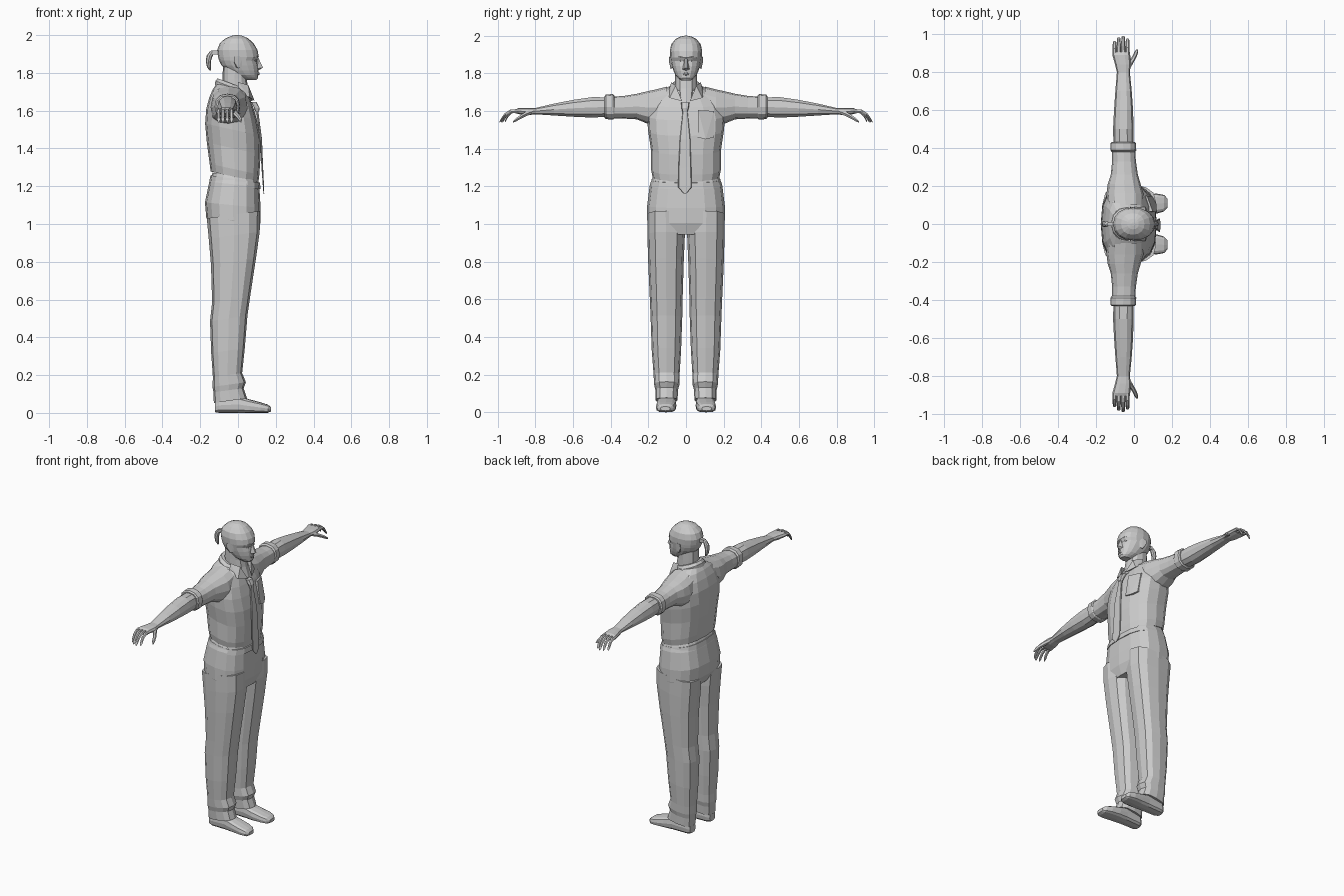
import bpy, bmesh
from math import cos, sin, pi


def finish(name, bm, mirror=False):
    bmesh.ops.recalc_face_normals(bm, faces=bm.faces)
    me = bpy.data.meshes.new(name)
    bm.to_mesh(me)
    bm.free()
    ob = bpy.data.objects.new(name, me)
    bpy.context.collection.objects.link(ob)
    if mirror:
        m = ob.modifiers.new("Mirror", 'MIRROR')
        m.use_axis = (False, True, False)
        m.use_mirror_merge = False
    return ob


def loft(name, axis, sections, n=12, p=2.4, tilt=0.0, mirror=False):
    """Sections are (t, a0, a1, b0, b1); tilt slants every ring along a."""
    bm = bmesh.new()
    rings = []
    for t, a0, a1, b0, b1 in sections:
        ring = []
        for i in range(n):
            c, s = cos(2 * pi * i / n), sin(2 * pi * i / n)
            u = abs(c) ** (2 / p) * (1 if c > 0 else -1) * (a1 - a0) / 2
            v = abs(s) ** (2 / p) * (1 if s > 0 else -1) * (b1 - b0) / 2
            a, b, tt = (a0 + a1) / 2 + u, (b0 + b1) / 2 + v, t - tilt * u
            co = {'x': (tt, a, b), 'y': (a, tt, b), 'z': (a, b, tt)}[axis]
            ring.append(bm.verts.new(co))
        rings.append(ring)
    for r, q in zip(rings, rings[1:]):
        for i in range(n):
            j = (i + 1) % n
            bm.faces.new((r[i], r[j], q[j], q[i]))
    bm.faces.new(rings[0])
    bm.faces.new(rings[-1])
    return finish(name, bm, mirror)


def hull(name, pts, mirror=False):
    bm = bmesh.new()
    for co in pts:
        bm.verts.new(co)
    bmesh.ops.convex_hull(bm, input=bm.verts)
    return finish(name, bm, mirror)


def sym(rows):
    """(t, a0, a1, half width) -> full section."""
    return [(t, a0, a1, -h, h) for t, a0, a1, h in rows]


# Shirt body
loft("shirt_body", 'z', sym([
    (1.25, -.145, .108, .178), (1.29, -.15, .113, .186), (1.40, -.165, .12, .187),
    (1.50, -.174, .117, .202), (1.58, -.168, .10, .207), (1.645, -.152, .08, .19),
    (1.695, -.132, .06, .15), (1.725, -.112, .05, .09)]), n=16, p=2.6, tilt=.22)

# Sleeves with rolled cuffs
loft("sleeve", 'y', [
    (.10, -.14, .05, 1.54, 1.73), (.16, -.145, .05, 1.52, 1.715), (.21, -.138, .035, 1.535, 1.704),
    (.26, -.122, .02, 1.556, 1.692), (.33, -.115, .01, 1.56, 1.68),
    (.40, -.115, .005, 1.562, 1.676)], n=12, mirror=True)
loft("sleeve_cuff", 'y', [
    (.38, -.118, .007, 1.56, 1.68), (.388, -.124, .012, 1.555, 1.69),
    (.425, -.124, .010, 1.557, 1.688), (.432, -.116, .003, 1.564, 1.68)], n=12, mirror=True)

# Forearm and palm
loft("forearm", 'y', [
    (.41, -.108, -.002, 1.568, 1.675), (.50, -.11, -.002, 1.563, 1.676),
    (.60, -.105, -.005, 1.568, 1.661), (.70, -.098, -.012, 1.575, 1.641),
    (.80, -.09, -.022, 1.582, 1.617), (.84, -.10, -.016, 1.577, 1.618),
    (.89, -.114, -.020, 1.583, 1.616), (.905, -.112, -.024, 1.588, 1.61)], n=10, mirror=True)

# Fingers and thumb
for i, (x, tip) in enumerate([(-.102, .962), (-.08, .982), (-.057, .99), (-.034, .975)]):
    d = tip - .89
    path = [(0, 1.60, .012), (.45, 1.598, .011), (.75, 1.578, .010), (.93, 1.553, .009), (1, 1.542, .005)]
    loft(f"finger_{i + 1}", 'y', [(.89 + d * f, x - r, x + r, z - r, z + r) for f, z, r in path],
         n=6, p=2, mirror=True)
loft("thumb", 'y', [(y, x - r, x + r, z - r, z + r) for y, x, z, r in [
    (.815, -.035, 1.597, .013), (.85, -.016, 1.585, .014), (.88, .002, 1.568, .012),
    (.905, .012, 1.552, .010), (.918, .017, 1.543, .005)]], n=6, p=2, mirror=True)

# Trousers
loft("trouser_seat", 'z', sym([
    (1.26, -.135, .103, .172), (1.21, -.152, .113, .192), (1.10, -.175, .12, .206),
    (1.02, -.168, .119, .206), (.955, -.13, .10, .19)]), n=16, p=2.7, tilt=.1)
loft("waistband", 'z', sym([
    (1.238, -.146, .116, .182), (1.205, -.152, .12, .190)]), n=16, p=2.7, tilt=.15)
loft("trouser_leg", 'z', [
    (1.05, -.165, .117, .012, .205), (.94, -.155, .115, .006, .205), (.80, -.143, .095, .012, .201),
    (.60, -.137, .064, .018, .192), (.50, -.148, .05, .02, .188), (.33, -.142, .036, .026, .182),
    (.20, -.133, .022, .034, .172), (.15, -.135, .042, .034, .17), (.12, -.13, .03, .042, .163),
    (.065, -.128, .048, .045, .162)], n=12, p=2.6, tilt=-.14, mirror=True)

# Shoes
loft("shoe", 'x', [
    (-.122, .075, .132, .004, .06), (-.10, .06, .146, 0, .08), (0, .055, .15, 0, .09),
    (.06, .051, .156, 0, .072), (.12, .055, .160, 0, .056), (.158, .066, .153, 0, .044),
    (.175, .085, .135, .008, .03)], n=12, p=3.2, mirror=True)

# Neck and head
loft("neck", 'z', sym([
    (1.65, -.08, .078, .045), (1.72, -.085, .055, .058), (1.77, -.082, .045, .058),
    (1.83, -.08, .05, .058)]), n=12)
loft("head", 'z', sym([
    (1.762, .03, .098, .025), (1.775, .0, .107, .042), (1.79, -.03, .106, .056),
    (1.812, -.06, .108, .066), (1.84, -.088, .106, .075), (1.866, -.10, .099, .081),
    (1.885, -.106, .11, .084), (1.92, -.11, .104, .086), (1.955, -.098, .084, .078),
    (1.982, -.068, .055, .056), (1.996, -.035, .025, .028), (2.0, -.015, .005, .008)]), n=16, p=2.2)

# Face: nose, lips, brows, eyes, ears
hull("nose", [(.108, .006, 1.88), (.108, -.006, 1.88), (.132, .005, 1.828), (.132, -.005, 1.828),
              (.102, .019, 1.822), (.102, -.019, 1.822), (.11, 0, 1.814), (.09, 0, 1.85)])
hull("lips", [(.095, .026, 1.797), (.095, -.026, 1.797), (.115, .008, 1.804), (.115, -.008, 1.804),
              (.114, 0, 1.79), (.095, 0, 1.783)])
hull("brow", [(.108, .012, 1.884), (.104, .034, 1.89), (.085, .056, 1.882), (.098, .03, 1.876),
              (.09, .02, 1.895), (.075, .05, 1.892)], True)
hull("eye", [(.098, .016, 1.864), (.088, .046, 1.865), (.1, .03, 1.870), (.1, .03, 1.859),
             (.08, .03, 1.864)], True)
hull("ear", [(.02, .074, 1.83), (.024, .078, 1.875), (.005, .086, 1.89), (-.02, .091, 1.885),
             (-.022, .09, 1.86), (.0, .082, 1.824), (-.01, .07, 1.83), (-.015, .075, 1.88)], True)

# Ponytail
hull("hair_tie", [(x, y, z) for x, z in [(-.095, 1.92), (-.095, 1.895), (-.138, 1.918), (-.138, 1.898)]
                  for y in (-.011, .011)])
loft("ponytail", 'z', sym([
    (1.812, -.15, -.142, .004), (1.83, -.164, -.142, .012), (1.86, -.17, -.144, .017),
    (1.89, -.167, -.134, .016), (1.91, -.152, -.125, .012), (1.918, -.142, -.126, .006)]), n=8, p=2)

# Collar
loft("collar_band", 'z', sym([
    (1.70, -.122, .06, .092), (1.725, -.12, .052, .088), (1.742, -.108, .046, .07)]),
     n=12, p=2.1, tilt=.38)
hull("collar_flap", [(.0, .078, 1.752), (.0, .096, 1.70), (.062, .088, 1.67), (.088, .02, 1.652),
                     (.055, .055, 1.735), (.055, .07, 1.68)], True)

# Tie
loft("tie_knot", 'z', [
    (1.595, .092, .112, -.018, .008), (1.615, .085, .114, -.024, .014),
    (1.645, .07, .098, -.026, .018)], n=8, p=4)
loft("tie_blade", 'z', [
    (1.16, .135, .139, -.010, .0), (1.195, .132, .138, -.042, .03), (1.30, .124, .133, -.04, .028),
    (1.45, .117, .127, -.033, .023), (1.60, .096, .107, -.017, .008)], n=8, p=6)

# Breast pocket
hull("breast_pocket", [(x + d, y, z) for x, y, z in [
    (.114, .062, 1.46), (.113, .105, 1.45), (.09, .148, 1.46), (.093, .065, 1.605), (.063, .148, 1.60)]
    for d in (-.014, .006)])
